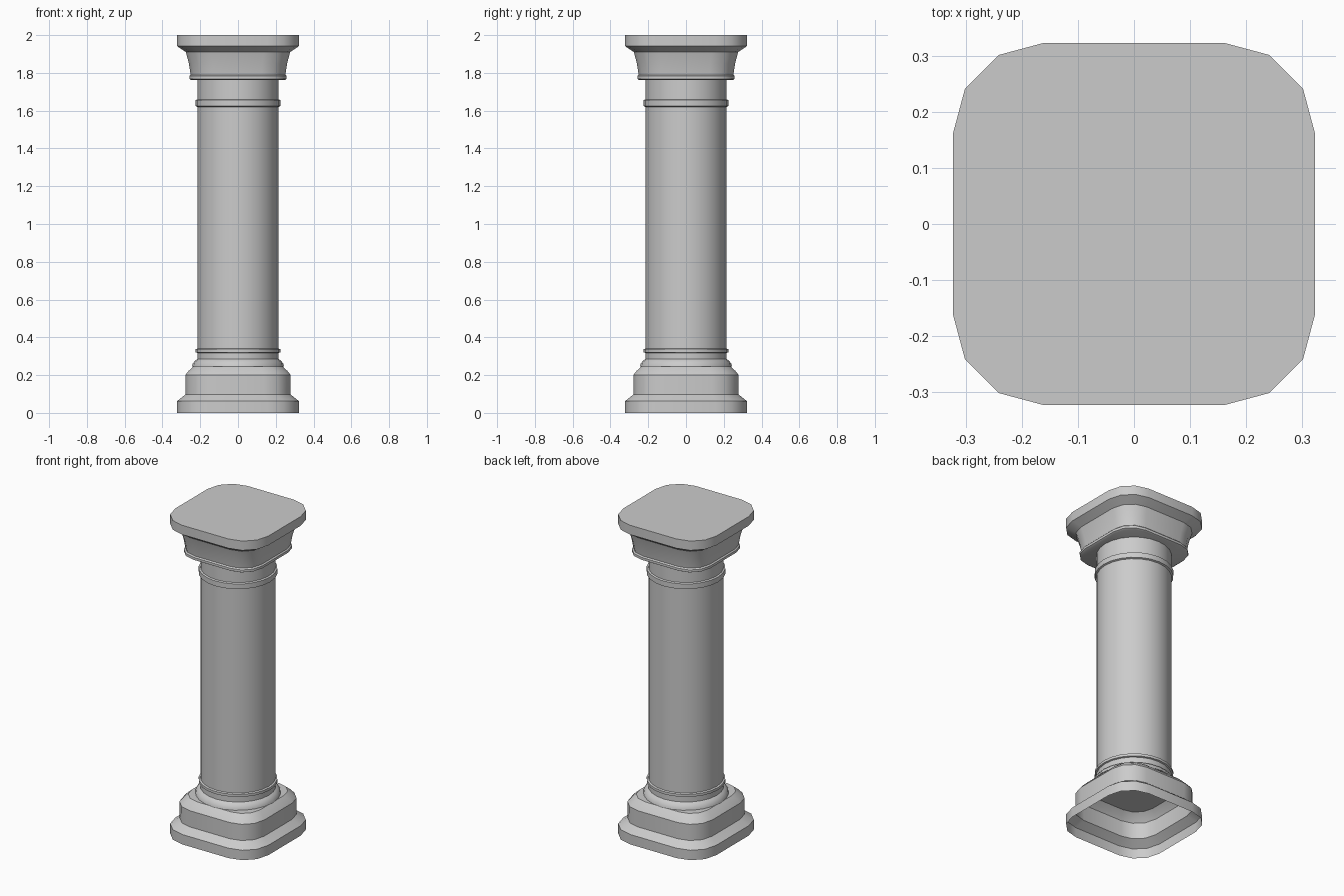
import bpy, bmesh, math

if "Cube" in bpy.data.objects:
    bpy.data.objects.remove(bpy.data.objects["Cube"])


def round_ring(r, sides=24):
    return [(r * math.cos(2 * math.pi * i / sides), r * math.sin(2 * math.pi * i / sides))
            for i in range(sides)]


def square_ring(r):
    # Rounded square with three facets per corner
    pts = []
    flat, rad = r * 0.495, r * 0.505
    for q in range(4):
        cx = flat if q in (0, 3) else -flat
        cy = flat if q in (0, 1) else -flat
        for k in range(4):
            a = math.radians(90 * q + 30 * k)
            pts.append((cx + rad * math.cos(a), cy + rad * math.sin(a)))
    return pts


def loft(name, ring, profile, cap_bottom=True, cap_top=True):
    bm = bmesh.new()
    loops = [[bm.verts.new((x, y, z)) for x, y in ring(r)] for r, z in profile]
    for a, b in zip(loops, loops[1:]):
        for i in range(len(a)):
            j = (i + 1) % len(a)
            bm.faces.new((a[i], a[j], b[j], b[i]))
    if cap_bottom:
        bm.faces.new(loops[0][::-1])
    if cap_top:
        bm.faces.new(loops[-1])
    mesh = bpy.data.meshes.new(name)
    bm.to_mesh(mesh)
    bm.free()
    obj = bpy.data.objects.new(name, mesh)
    bpy.context.collection.objects.link(obj)
    bpy.ops.object.select_all(action='DESELECT')
    obj.select_set(True)
    bpy.context.view_layer.objects.active = obj
    bpy.ops.object.shade_smooth_by_angle(angle=math.radians(31))
    return obj


# Hollow square base, open underneath
loft("base", square_ring,
     [(0.323, 0), (0.323, 0.062), (0.278, 0.098), (0.279, 0.2), (0.262, 0.222), (0.237, 0.245)],
     cap_bottom=False)

# Round shaft with foot moulding and two collars
loft("shaft", round_ring,
     [(0.243, 0.246), (0.24, 0.26), (0.226, 0.278), (0.215, 0.285), (0.215, 0.318),
      (0.224, 0.321), (0.224, 0.337), (0.214, 0.341), (0.214, 1.62), (0.224, 1.624),
      (0.224, 1.656), (0.214, 1.66), (0.214, 1.765)],
     cap_top=False)

# Flared square capital with top slab
loft("capital", square_ring,
     [(0.248, 1.762), (0.258, 1.768), (0.258, 1.783), (0.251, 1.79), (0.26, 1.85),
      (0.276, 1.91), (0.323, 1.942), (0.323, 2.0)])
